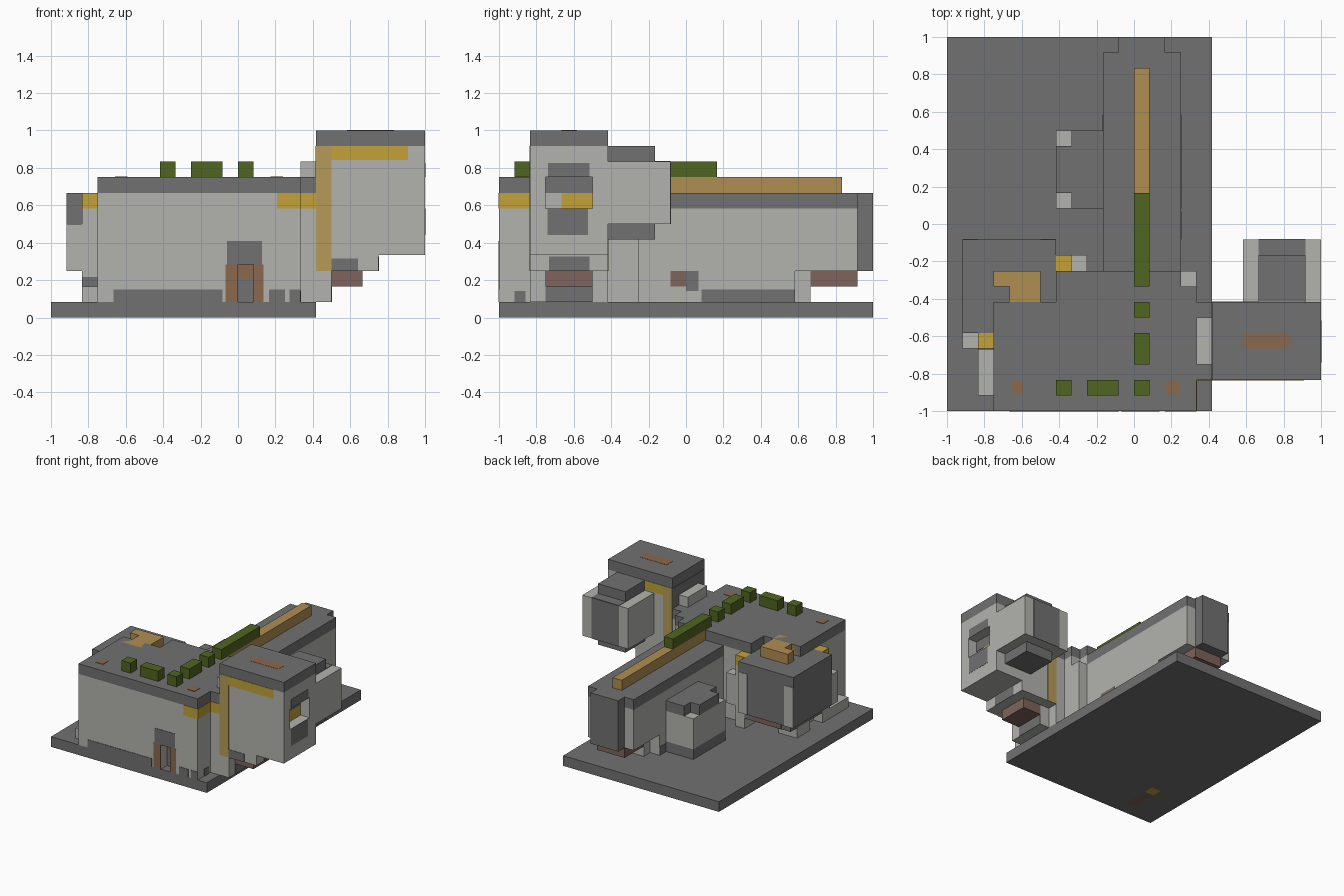
import bpy
import bmesh
from mathutils import Vector

if "Cube" in bpy.data.objects:
    bpy.data.objects.remove(bpy.data.objects["Cube"], do_unlink=True)

U = 1 / 12      # one block
T = 0.04        # thickness of painted plates, in blocks


def material(name, r, g, b):
    m = bpy.data.materials.new(name)
    m.use_nodes = True
    m.diffuse_color = (r, g, b, 1)
    m.node_tree.nodes["Principled BSDF"].inputs["Base Color"].default_value = (r, g, b, 1)
    return m


LIGHT = material("light_stone", 0.45, 0.45, 0.43)
DARK = material("dark_stone", 0.165, 0.165, 0.165)
GREEN = material("leaf_green", 0.08, 0.13, 0.015)
TAN = material("tan_wood", 0.43, 0.27, 0.085)
YELLOW = material("yellow_trim", 0.54, 0.365, 0.04)
MUSTARD = material("mustard_trim", 0.46, 0.33, 0.1)
BROWN = material("brown_wood", 0.262, 0.14, 0.075)
ROSE = material("dull_brown", 0.21, 0.125, 0.105)


def box(name, x, y, z, mat):
    """Box from block ranges along each axis."""
    lo, hi = Vector((x[0], y[0], z[0])) * U, Vector((x[1], y[1], z[1])) * U
    bm = bmesh.new()
    bmesh.ops.create_cube(bm, size=1)
    for v in bm.verts:
        v.co = [(lo[i] + hi[i]) / 2 + v.co[i] * (hi[i] - lo[i]) for i in range(3)]
    me = bpy.data.meshes.new(name)
    bm.to_mesh(me)
    bm.free()
    me.materials.append(mat)
    ob = bpy.data.objects.new(name, me)
    bpy.context.collection.objects.link(ob)
    return ob


def front_plate(name, x, y, z, mat):
    return box(name, x, (y - T, y), z, mat)


def back_plate(name, x, y, z, mat):
    return box(name, x, (y, y + T), z, mat)


def right_plate(name, x, y, z, mat):
    return box(name, (x, x + T), y, z, mat)


def left_plate(name, x, y, z, mat):
    return box(name, (x - T, x), y, z, mat)


def carve(ob, x, y, z):
    """Cut a box-shaped recess."""
    cutter = box("cutter", x, y, z, ob.data.materials[0])
    cutter.hide_render = True
    mod = ob.modifiers.new("recess", "BOOLEAN")
    mod.operation, mod.solver, mod.object = "DIFFERENCE", "EXACT", cutter
    bpy.context.view_layer.objects.active = ob
    bpy.ops.object.modifier_apply(modifier=mod.name)
    bpy.data.objects.remove(cutter, do_unlink=True)


# Ground slab and marks below it
box("base", (-12, 5), (-12, 12), (0, 1), DARK)
box("base_mark", (-9, -8), (-11, -8), (0, T), ROSE)
box("base_mark_end", (-9, -8), (-8, -7), (0, T), YELLOW)

# Main building
main = box("main_wall", (-9, 4), (-12, -5), (1, 8), LIGHT)
carve(main, (0, 1), (-13, -11), (0.5, 4))
box("main_rear_wall", (-5, 3), (-5, -3), (1, 8), LIGHT)
box("main_rear_step", (3, 4), (-5, -4), (1, 8), LIGHT)
box("main_link_wall", (4, 5), (-10, -5), (1, 8), LIGHT)
box("main_roof", (-9, 4), (-12, -5), (8, 9), DARK)
box("main_roof_rear", (-5, 3), (-5, -3), (8, 9), DARK)
box("main_roof_step", (3, 4), (-5, -4), (8, 9), DARK)
box("main_roof_link", (4, 5), (-10, -5), (8, 9), DARK)
box("roof_ledge", (4, 5), (-9, -6), (9, 10), LIGHT)
box("rear_pillar", (3, 4), (-4, -3), (1, 7), LIGHT)
for x in (-8, 2):
    box("roof_spot", (x + 0.1, x + 0.9), (-10.9, -10.1), (9, 9 + T), BROWN)

# Front wall paint and doorway
front_plate("front_footing_left", (-8, -1), -12, (1, 1.8), DARK)
front_plate("front_footing_right", (2, 3), -12, (1, 1.8), DARK)
front_plate("front_corner_patch", (3.3, 4), -12, (1, 1.8), DARK)
front_plate("front_yellow_trim", (2.5, 4), -12, (7, 8), YELLOW)
right_plate("side_yellow_trim", 4, (-12, -10), (7, 8), YELLOW)
front_plate("link_yellow_trim", (4, 5), -10, (7, 8), YELLOW)
right_plate("side_footing", 4, (-11, -10.3), (1, 1.7), DARK)
for x in ((-0.8, 0), (1, 1.65)):
    front_plate("door_frame", x, -12, (1, 3.4), BROWN)
front_plate("door_arch", (-0.7, 1.55), -12, (3.4, 4.9), DARK)
front_plate("door_panel", (0, 1), -11, (1, 2.5), DARK)
front_plate("door_transom", (0, 1), -11, (2.5, 4), BROWN)

# Long hall
box("hall_wall", (-2, 3), (-3, 11), (3, 7), LIGHT)
box("hall_roof", (-2, 3), (-3, 11), (7, 8), DARK)
box("hall_end", (-1, 2), (11, 12), (3, 8), DARK)
box("hall_lower_wall", (-2, 3), (-3, 7), (1, 3), LIGHT)
box("hall_lower_end", (-1, 2), (7, 8), (1, 3), LIGHT)
box("hall_end_bracket", (-1, 2), (8, 11), (2, 3), ROSE)
right_plate("hall_footing", 3, (1, 7), (1, 1.8), DARK)
right_plate("hall_mark", 3, (-1, 0), (2, 3), ROSE)
right_plate("hall_mark_end", 3, (0, 0.8), (1.7, 3), DARK)
left_plate("hall_footing", -2, (6, 7), (1, 1.8), DARK)
box("hall_ridge", (0, 1), (-3, 10), (8, 9), TAN)

# Hedges along the ridge and roof
for x, y in [((0, 1), (-2, 2)), ((0, 1), (-4, -2)), ((0, 1), (-6, -5)),
             ((0, 1), (-9, -7)), ((0, 1), (-11, -10)),
             ((-3, -1), (-11, -10)), ((-5, -4), (-11, -10))]:
    box("hedge", x, y, (9, 10), GREEN)

# Bay beside the hall
box("bay_footing", (-5, -2), (1, 6), (1, 2), DARK)
box("bay_wall", (-5, -2), (1, 6), (2, 5), LIGHT)
box("bay_roof", (-4, -2), (1, 6), (5, 6), DARK)
box("bay_roof_front", (-5, -4), (2, 5), (5, 6), DARK)

# Side wing
box("wing_body", (-11, -5), (-7, -1), (3, 8), DARK)
for x in ((-11, -10), (-6, -5)):
    back_plate("wing_corner", x, -1, (3, 7), LIGHT)
box("wing_underside", (-10, -5), (-7, -2), (2, 3), DARK)
back_plate("wing_bracket", (-9, -6), -2, (2, 3), ROSE)
box("wing_leg", (-10, -8), (-5, -3), (1, 2), LIGHT)
box("wing_roof_seat", (-8, -6), (-6, -3), (8, 9), TAN)
for y in ((-6, -5), (-4, -3)):
    box("wing_roof_arm", (-9, -8), y, (8, 9), TAN)

# Paired pillars where the wing meets the main building
for a, b, y in (((-10, -9), (-11, -10), -8), ((-5, -4), (-4, -3), -3)):
    box("pillar", a, (y, y + 1), (1, 7), LIGHT)
    box("pillar_cap", a, (y, y + 1), (7, 8), YELLOW)
    box("pillar_side", b, (y, y + 1), (3, 6), LIGHT)
box("wall_kerb", (-10, -9), (-11, -8), (1, 2), LIGHT)
front_plate("pillar_mark", (-10, -9), -8, (2, 2.6), DARK)

# Tower
tower = box("tower_wall", (5, 12), (-10, -5), (4, 11), LIGHT)
carve(tower, (11, 13), (-9, -6), (7, 9))
box("tower_roof", (5, 12), (-10, -5), (11, 12), DARK)
box("tower_roof_mark", (7, 10), (-8, -7), (12, 12 + T / 2), BROWN)
box("tower_step", (5, 9), (-10, -5), (3, 4), LIGHT)
box("tower_foot", (5, 6), (-10, -6), (1, 3), LIGHT)
box("tower_bracket", (6, 8), (-9, -6), (2, 3), ROSE)
right_plate("tower_foot_mark", 6, (-9, -6), (1, 2), DARK)
right_plate("tower_step_mark", 9, (-8.8, -6.2), (3, 3.9), DARK)
front_plate("tower_front_mark", (6, 7.7), -10, (3, 3.8), DARK)
for plate, y in ((front_plate, -10), (back_plate, -5)):
    plate("tower_column", (5, 6), y, (3, 11), MUSTARD)
    plate("tower_yellow_band", (6, 10.9), y, (10.1, 11), YELLOW)
left_plate("tower_inner_band", 5, (-10, -5), (9, 11), DARK)

# Tower window
right_plate("window_head", 12 - T, (-8.85, -6.2), (9, 9.9), DARK)
right_plate("window_sill", 12 - T, (-8.9, -6.3), (5.3, 7), DARK)
for ob in bpy.data.objects:
    if ob.name in ("window_head", "window_sill"):
        ob.location.x = T * U / 2
right_plate("window_back", 11, (-9, -6), (8, 9), DARK)
right_plate("window_pane", 11, (-8, -6), (7, 8), YELLOW)

# Bay behind the tower
box("tower_bay", (7, 12), (-5, -1), (6, 10), LIGHT)
back_plate("tower_bay_panel", (8, 11), -1, (6, 10), DARK)
box("tower_bay_cap", (8, 11), (-5, -2), (10, 11), DARK)
box("tower_bay_cap_edge", (8, 11), (-2, -1), (10, 10 + T), DARK)
box("tower_bay_underside", (8, 11), (-5, -2), (5, 6), DARK)
